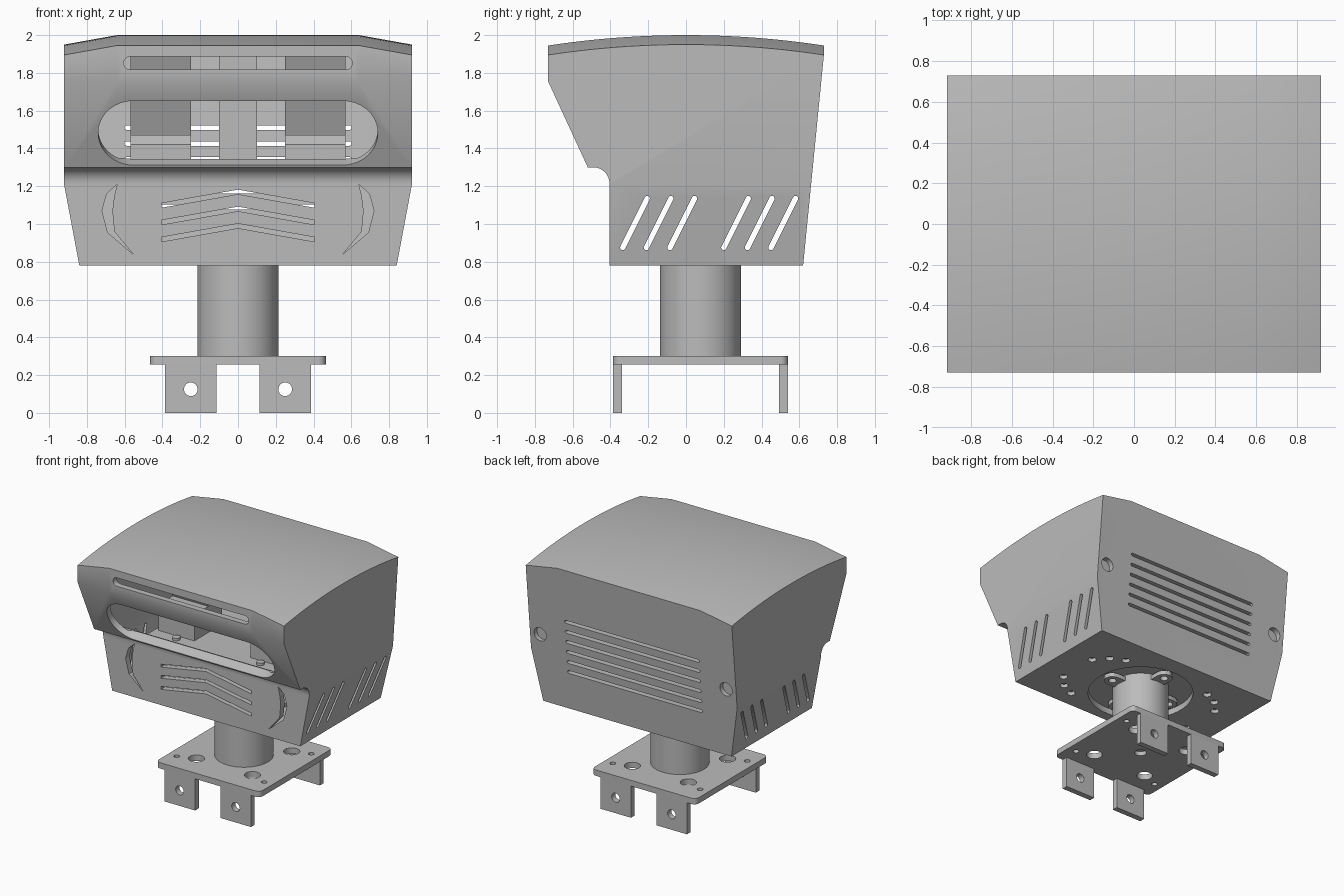
import bpy, bmesh
from math import sin, cos, pi
from mathutils import Vector

if "Cube" in bpy.data.objects:
    bpy.data.objects.remove(bpy.data.objects["Cube"])

GREY = (0.5, 0.5, 0.5, 1)
mat = bpy.data.materials.new("plain_grey")
mat.use_nodes = True
mat.diffuse_color = GREY
mat.node_tree.nodes["Principled BSDF"].inputs["Base Color"].default_value = GREY

YC = 0.077    # depth of the neck axis


# ---- helpers: axis maps (u, v, depth) -> point ----
def along_x(u, v, d): return Vector((d, u, v))
def along_y(u, v, d): return Vector((u, d, v))
def along_z(u, v, d): return Vector((u, v, d))


SLOPE = Vector((0, -0.21, 0.455)).normalized()
INWARD = Vector((0, 0.455, 0.21)).normalized()
def through_slope(u, v, d):
    return Vector((u, -0.604, 1.482)) + SLOPE * v + INWARD * d


def rounded(cx, cy, hw, hh, r, n=8):
    pts = []
    for k, (sx, sy) in enumerate(((1, 1), (-1, 1), (-1, -1), (1, -1))):
        for i in range(n + 1):
            a = (k + i / n) * pi / 2
            p = (cx + sx * (hw - r) + r * cos(a), cy + sy * (hh - r) + r * sin(a))
            if not pts or (Vector(p) - Vector(pts[-1])).length > 1e-5:
                pts.append(p)
    if (Vector(pts[0]) - Vector(pts[-1])).length < 1e-5:
        pts.pop()
    return pts


def circle(cx, cy, r, n=8):
    return rounded(cx, cy, r, r, r, n)


def stroke(p, q, w):
    p, q = Vector(p), Vector(q)
    t = (q - p).normalized() * w
    s = Vector((-t.y, t.x))
    arc = [pi * i / 6 for i in range(7)]
    return [q + s * cos(a) + t * sin(a) for a in arc] + \
           [p - s * cos(a) - t * sin(a) for a in arc]


def rect(x0, x1, y0, y1):
    return [(x0, y0), (x1, y0), (x1, y1), (x0, y1)]


def prism(bm, pts, d0, d1, axis):
    a = [bm.verts.new(axis(p[0], p[1], d0)) for p in pts]
    b = [bm.verts.new(axis(p[0], p[1], d1)) for p in pts]
    bm.faces.new(a)
    bm.faces.new(b)
    for i in range(len(a)):
        j = (i + 1) % len(a)
        bm.faces.new((a[i], a[j], b[j], b[i]))


def finish(bm, name):
    bmesh.ops.recalc_face_normals(bm, faces=bm.faces)
    me = bpy.data.meshes.new(name)
    bm.to_mesh(me)
    bm.free()
    me.materials.append(mat)
    ob = bpy.data.objects.new(name, me)
    bpy.context.collection.objects.link(ob)
    return ob


def build(name, *prisms):
    bm = bmesh.new()
    for p in prisms:
        prism(bm, *p)
    return finish(bm, name)


def select(ob):
    bpy.ops.object.select_all(action='DESELECT')
    ob.select_set(True)
    bpy.context.view_layer.objects.active = ob


def smooth(ob):
    select(ob)
    bpy.ops.object.shade_smooth_by_angle(angle=0.5)


def cut(ob, cutter):
    cutter.hide_render = True
    mod = ob.modifiers.new("cut", 'BOOLEAN')
    mod.operation, mod.solver, mod.object = 'DIFFERENCE', 'EXACT', cutter
    select(ob)
    bpy.ops.object.modifier_apply(modifier=mod.name)
    bpy.data.objects.remove(cutter)


# ---- housing: side profile lofted across the width ----
def profile(drop):
    pts = [(-0.73, 1.755), (-0.52, 1.30)]
    pts += [(-0.49 + 0.085 * sin(a), 1.215 + 0.085 * cos(a))
            for a in (pi / 2 * i / 8 for i in range(9))]
    pts += [(-0.405, 0.78), (0.62, 0.78)]
    for i in range(25):
        y = 0.73 * (1 - i / 12)
        pts.append((y, 2.0 - 0.055 * (y / 0.73) ** 2 - drop))
    return pts


bm = bmesh.new()
rows = [[bm.verts.new((x, y, z)) for y, z in profile(d)]
        for x, d in ((-0.92, 0.05), (-0.64, 0), (0.64, 0), (0.92, 0.05))]
for a, b in zip(rows, rows[1:]):
    for i in range(len(a)):
        j = (i + 1) % len(a)
        bm.faces.new((a[i], a[j], b[j], b[i]))
bm.faces.new(rows[0])
bm.faces.new(rows[-1])
bmesh.ops.recalc_face_normals(bm, faces=bm.faces)
# tapered lower sides
for s in (-1, 1):
    geom = bm.verts[:] + bm.edges[:] + bm.faces[:]
    res = bmesh.ops.bisect_plane(bm, geom=geom, plane_co=(s * 0.92, 0, 1.205),
                                 plane_no=(s * 0.425, 0, -0.08), clear_outer=True)
    edges = [e for e in bm.edges if e.is_boundary]
    bmesh.ops.contextual_create(bm, geom=edges)
housing = finish(bm, "housing")
wall = housing.modifiers.new("wall", 'SOLIDIFY')
wall.thickness, wall.offset, wall.use_even_offset = 0.05, -1, True
select(housing)
bpy.ops.object.modifier_apply(modifier=wall.name)

# ---- openings in the housing ----
cuts = [(rounded(0, 0, 0.74, 0.187, 0.186, 12), -0.08, 0.1, through_slope),
        (rounded(0, 1.852, 0.605, 0.034, 0.033), -0.9, -0.6, along_y),
        (circle(0, YC, 0.4, 16), 0.7, 0.835, along_z)]
for i in range(6):      # rear vents
    z = 1.51 - 0.084 * i
    cuts.append((stroke((-0.59, z), (0.59, z), 0.012), 0.5, 0.9, along_y))
for i in range(3):      # front chevrons
    z = 0.91 + 0.09 * i
    top = [(-0.405, z + 0.02), (0, z + 0.092), (0.405, z + 0.02)]
    low = [(u, v - 0.024) for u, v in reversed(top)]
    cuts.append((top + low, -0.5, -0.3, along_y))
blade = [(0.64, 1.21), (0.695, 1.16), (0.72, 1.07), (0.69, 0.955),
         (0.555, 0.84), (0.655, 0.96), (0.665, 1.07), (0.655, 1.15)]
for s in (-1, 1):
    cuts.append(([(s * u, v) for u, v in blade], -0.5, -0.3, along_y))
    cuts.append((circle(s * 0.83, 1.34, 0.055), 0.635, 0.9, along_y))
    for y in (-0.335, -0.21, -0.085, 0.2, 0.325, 0.45):     # slanted side vents
        cuts.append((stroke((y, 0.875), (y + 0.13, 1.135), 0.014), s * 0.7, s * 1.0, along_x))
    for t in (-1, 1):                                       # underside screw holes
        for x, y in ((0.61, 0.17), (0.52, 0.27), (0.405, 0.325)):
            cuts.append((circle(s * x, 0.06 + t * y, 0.032), 0.7, 0.81, along_z))
cut(housing, build("housing_cutter", *cuts))
smooth(housing)

# ---- inside parts ----
build("inner_deck", (rect(-0.6, 0.6, -0.3, 0.55), 1.22, 1.26, along_z))
build("rear_rib", (rect(-0.1, 0.1, 1.26, 1.9), 0.4, 0.5, along_y))
lower = [(-0.2, 1.26), (-0.2, 1.42), (-0.15, 1.47), (0.15, 1.47), (0.15, 1.26)]
upper = [(-0.02, 1.47), (-0.2, 1.9), (0.2, 1.9), (0.15, 1.47)]
for s, side in ((-1, "right"), (1, "left")):
    build(side + "_module", (lower, s * 0.25, s * 0.57, along_x))
    build(side + "_upper_module", (upper, s * 0.25, s * 0.57, along_x))
    smooth(build(side + "_screw_head", (circle(s * 0.375, -0.25, 0.03), 1.26, 1.28, along_z)))

# ---- neck with mounting ears under a turntable ----
smooth(build("turntable", (circle(0, YC, 0.43, 16), 0.832, 0.86, along_z)))
smooth(build("neck", (circle(0, YC, 0.215, 16), 0.3, 0.835, along_z)))
ears = []
holes = []
for x, y in ((1, 0), (0, 1), (-1, 0), (0, -1)):
    ears.append((stroke((x * 0.19, YC + y * 0.19), (x * 0.28, YC + y * 0.28), 0.065),
                 0.785, 0.82, along_z))
    holes.append((circle(x * 0.28, YC + y * 0.28, 0.03), 0.7, 0.9, along_z))
neck_ears = build("neck_ears", *ears)
cut(neck_ears, build("ear_cutter", *holes))
smooth(neck_ears)

# ---- base plate and feet ----
plate = build("base_plate", (rounded(0, YC, 0.465, 0.463, 0.04), 0.255, 0.302, along_z))
holes = [(circle(0, YC, 0.045), 0.2, 0.29, along_z)]
for s in (-1, 1):
    for t in (-1, 1):
        holes.append((circle(s * 0.25, YC + t * 0.25, 0.06), 0.2, 0.4, along_z))
        holes.append((circle(s * 0.39, YC + t * 0.3, 0.022), 0.2, 0.4, along_z))
cut(plate, build("plate_cutter", *holes))
smooth(plate)
for s, side in ((-1, "right"), (1, "left")):
    for y, end in ((-0.386, "front"), (0.493, "back")):
        foot = build(f"{end}_{side}_foot",
                     (rect(s * 0.113, s * 0.386, 0, 0.256), y, y + 0.047, along_y))
        cut(foot, build("foot_cutter", (circle(s * 0.25, 0.125, 0.036), y - 0.1, y + 0.1, along_y)))
        smooth(foot)
